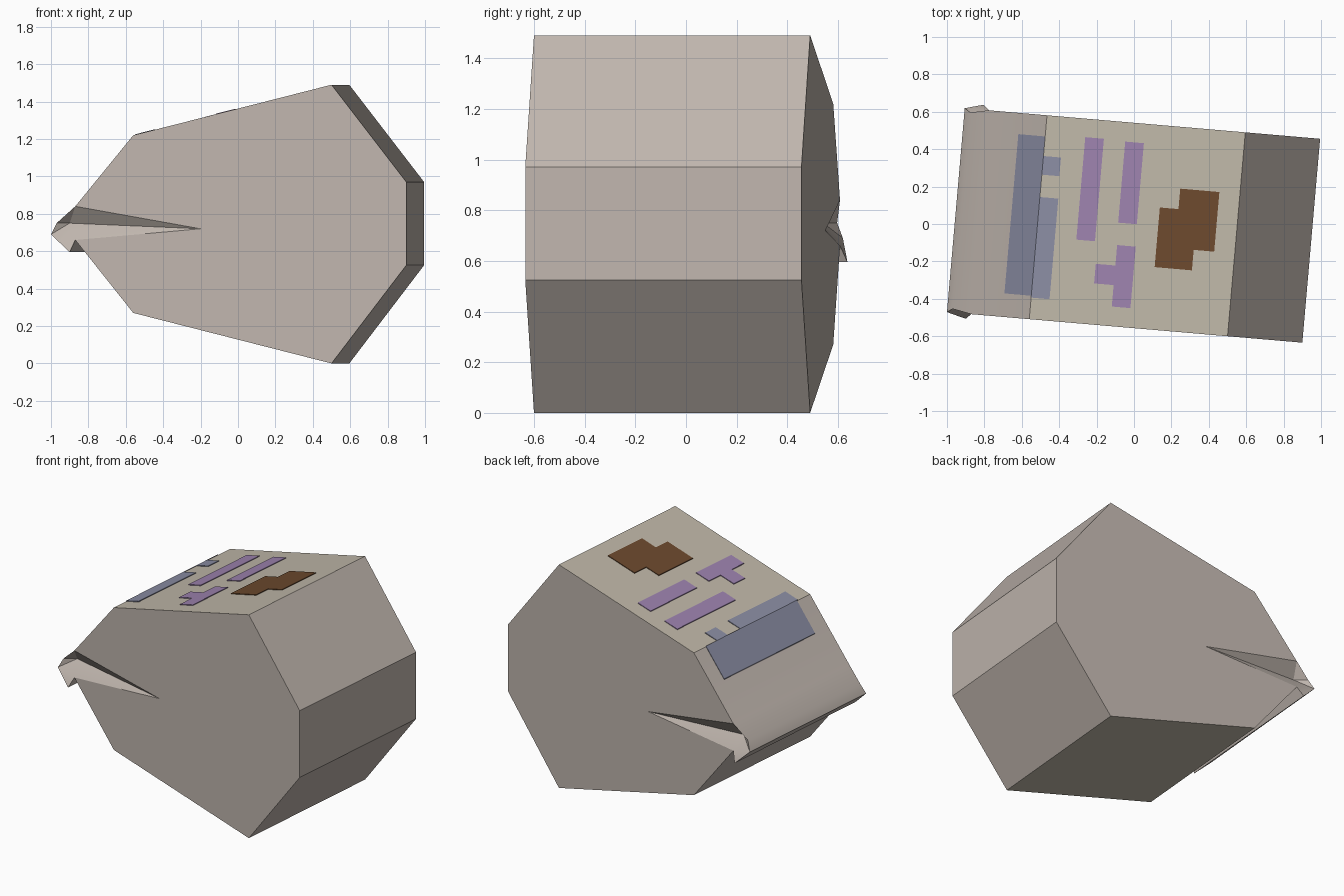
import bpy, bmesh, math

if "Cube" in bpy.data.objects:
    bpy.data.objects.remove(bpy.data.objects["Cube"])

def srgb(r, g, b):
    return tuple((c / 255 / 12.92) if c < 10 else ((c / 255 + 0.055) / 1.055) ** 2.4
                 for c in (r, g, b)) + (1.0,)

def material(name, rgb):
    m = bpy.data.materials.new(name)
    m.diffuse_color = srgb(*rgb)
    m.use_nodes = True
    m.node_tree.nodes["Principled BSDF"].inputs["Base Color"].default_value = m.diffuse_color
    return m

WALL = material("warm grey", (192, 182, 174))
PANEL = material("beige grey", (191, 183, 168))
BLUE = material("dusty blue", (138, 141, 163))
PURPLE = material("soft purple", (156, 130, 174))
BROWN = material("dark brown", (108, 73, 45))

def add_object(name, bm, mats):
    bmesh.ops.recalc_face_normals(bm, faces=bm.faces)
    mesh = bpy.data.meshes.new(name)
    bm.to_mesh(mesh)
    bm.free()
    obj = bpy.data.objects.new(name, mesh)
    bpy.context.collection.objects.link(obj)
    for m in mats:
        mesh.materials.append(m)
    return obj

# Carton body with pinched seal lip: (x, z, outward flare at the ends)
PROFILE = [(0.5, 0, 0), (0.9, 0.525, 0), (0.9, 0.97, 0), (0.5, 1.49, 0),
           (-0.56, 1.22, 0), (-0.87, 0.84, 0), (-0.97, 0.75, -0.02),
           (-1.0, 0.69, 0), (-0.9, 0.595, 0.027), (-0.87, 0.66, 0),
           (-0.56, 0.27, 0)]
CENTRE = (-0.2, 0.72, 0)
DENT = (-0.9, 0.75, -0.07)

def end_point(p, back):
    x, z, flare = p
    y = -0.6 - 0.086 * (x - 0.5)
    return (x + 0.095, y + 1.09 + flare, z) if back else (x, y - flare, z)

bm = bmesh.new()
rings = []
for back in (False, True):
    ring = [bm.verts.new(end_point(p, back)) for p in PROFILE]
    c = bm.verts.new(end_point(CENTRE, back))
    d = bm.verts.new(end_point(DENT, back))
    # flat end panel, creases towards the dent, and lip cap
    bm.faces.new([c, ring[10]] + ring[0:5])
    for tri in ((c, ring[4], ring[5]), (c, ring[5], d), (c, d, ring[9]),
                (c, ring[9], ring[10]), (d, ring[5], ring[6]),
                (d, ring[6], ring[7]), (d, ring[7], ring[9]),
                (ring[7], ring[8], ring[9])):
        bm.faces.new(tri)
    rings.append(ring)
n = len(PROFILE)
for i in range(n):
    j = (i + 1) % n
    f = bm.faces.new((rings[0][i], rings[0][j], rings[1][j], rings[1][i]))
    f.material_index = 1 if i in (3, 10) else 0   # long top and bottom panels
body = add_object("carton_body", bm, [WALL, PANEL])
bpy.context.view_layer.objects.active = body
body.select_set(True)
bpy.ops.object.shade_smooth_by_angle(angle=math.radians(25))
body.select_set(False)

# Thin painted patches laid on the sloping top, in the carton's turned frame
RIDGE = -0.514

def surface(u, v, lift):
    slope = 0.27 / 1.064 if u >= RIDGE else 0.38 / 0.309
    z = 1.22 + slope * (u - RIDGE)
    return (0.996 * u + 0.087 * v, -0.087 * u + 0.996 * v, z + lift)

def patches(name, rects, mat):
    bm = bmesh.new()
    for u0, u1, v0, v1 in rects:
        corners = ((u0, v0), (u1, v0), (u1, v1), (u0, v1))
        low = [bm.verts.new(surface(u, v, -0.002)) for u, v in corners]
        top = [bm.verts.new(surface(u, v, 0.005)) for u, v in corners]
        bm.faces.new(top)
        bm.faces.new(low[::-1])
        for i in range(4):
            j = (i + 1) % 4
            bm.faces.new((low[i], low[j], top[j], top[i]))
    return add_object(name, bm, [mat])

patches("blue_band", [(-0.658, RIDGE, -0.43, 0.425),
                      (RIDGE, -0.415, -0.44, 0.10),
                      (RIDGE, -0.42, 0.22, 0.32)], BLUE)
patches("purple_bars", [(-0.30, -0.20, -0.11, 0.44),
                        (-0.085, 0.015, 0.0, 0.435)], PURPLE)
patches("purple_blocks", [(-0.08, 0.02, -0.45, -0.12),
                          (-0.185, -0.08, -0.335, -0.23)], PURPLE)
patches("brown_patch", [(0.13, 0.23, -0.22, 0.10),
                        (0.23, 0.33, -0.22, 0.21),
                        (0.33, 0.44, -0.11, 0.21)], BROWN)
